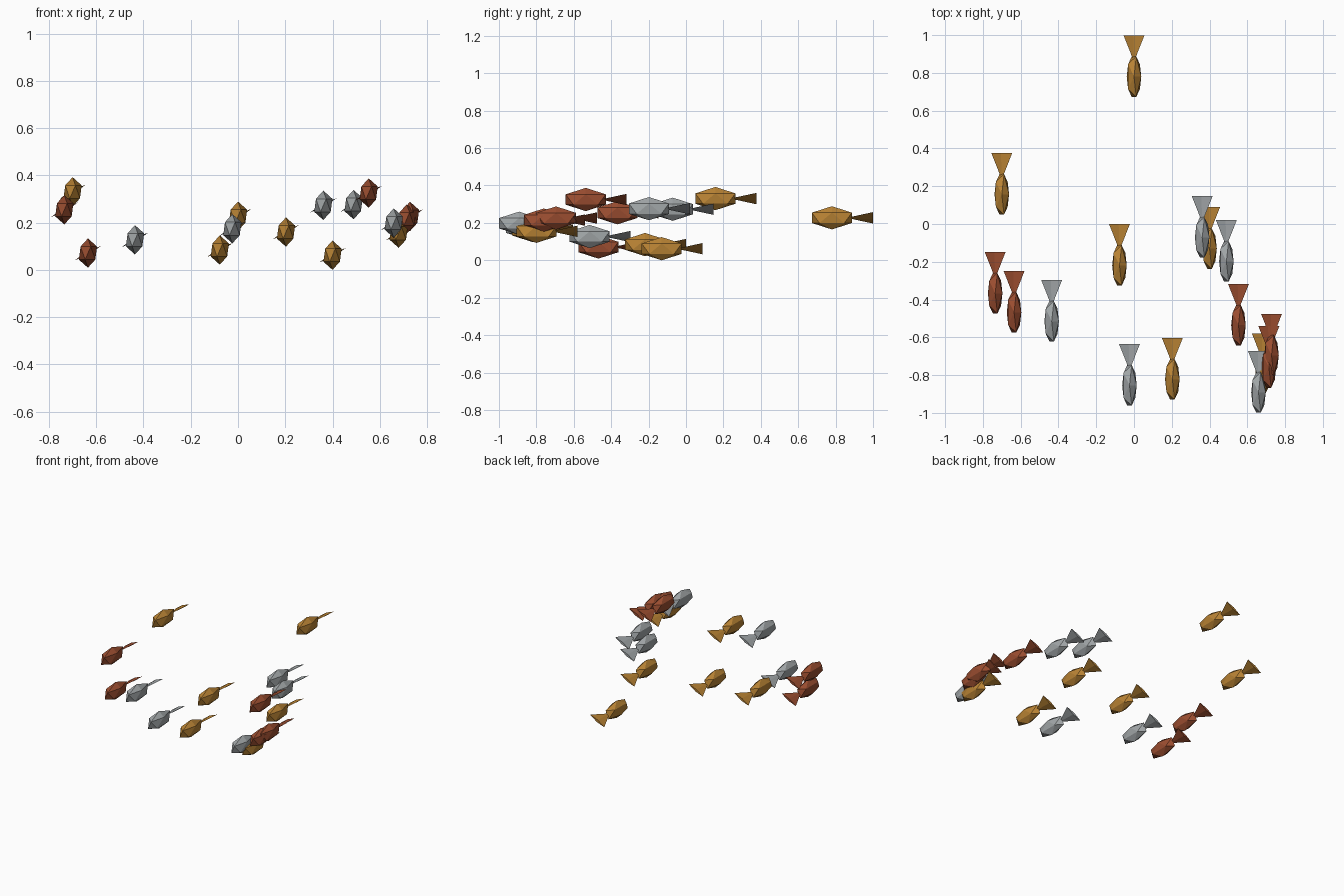
import bpy
import bmesh
from math import pi
from mathutils import Matrix, Vector

cube = bpy.data.objects.get("Cube")
if cube:
    bpy.data.objects.remove(cube, do_unlink=True)

# One flat colour and a list of body centres for each kind of fish
SCHOOL = {
    "gold": ((0.49, 0.23, 0.035), [
        (0, 0.78, 0.227), (-0.7, 0.157, 0.33), (-0.077, -0.219, 0.084),
        (0.4, -0.13, 0.062), (0.203, -0.822, 0.16), (0.68, -0.8, 0.155)]),
    "rust": ((0.33, 0.076, 0.03), [
        (-0.735, -0.367, 0.254), (-0.635, -0.468, 0.071), (0.553, -0.536, 0.325),
        (0.728, -0.695, 0.226), (0.714, -0.76, 0.215)]),
    "silver": ((0.36, 0.385, 0.395), [
        (-0.436, -0.515, 0.127), (-0.024, -0.854, 0.174), (0.361, -0.071, 0.273),
        (0.489, -0.198, 0.276), (0.659, -0.892, 0.198)]),
}


def make_material(name, colour):
    mat = bpy.data.materials.new(name)
    mat.use_nodes = True
    rgba = (*colour, 1)
    mat.diffuse_color = rgba
    mat.node_tree.nodes["Principled BSDF"].inputs["Base Color"].default_value = rgba
    return mat


def finish_mesh(bm, name, mat):
    bmesh.ops.recalc_face_normals(bm, faces=bm.faces)
    mesh = bpy.data.meshes.new(name)
    bm.to_mesh(mesh)
    bm.free()
    mesh.materials.append(mat)
    return mesh


# Body: a stretched twenty-faced ball, narrow across and long front to back
def make_body(name, mat):
    bm = bmesh.new()
    bmesh.ops.create_icosphere(bm, subdivisions=1, radius=1)
    bmesh.ops.scale(bm, vec=(0.043, 0.126, 0.062), verts=bm.verts)
    return finish_mesh(bm, name, mat)


# Tail: a flattened four-sided cone, tip in the body, rolled to one side
def make_tail(name, mat):
    bm = bmesh.new()
    bmesh.ops.create_cone(bm, cap_ends=True, segments=4, radius1=0.063,
                          radius2=0, depth=0.14)
    bmesh.ops.remove_doubles(bm, verts=bm.verts, dist=0.0001)
    bmesh.ops.scale(bm, vec=(1, 0.14, 1), verts=bm.verts)
    turn = Matrix.Rotation(-0.5, 4, "Y") @ Matrix.Rotation(pi / 2, 4, "X")
    place = Matrix.Translation((0, 0.149, 0))
    bmesh.ops.transform(bm, matrix=place @ turn, verts=bm.verts)
    return finish_mesh(bm, name, mat)


# Place the whole school
for colour_name, (colour, centres) in SCHOOL.items():
    mat = make_material(colour_name, colour)
    parts = {"body": make_body(f"{colour_name}_body", mat),
             "tail": make_tail(f"{colour_name}_tail", mat)}
    for number, centre in enumerate(centres, 1):
        for part, mesh in parts.items():
            obj = bpy.data.objects.new(f"{colour_name}_fish_{part}_{number}", mesh)
            obj.location = Vector(centre)
            bpy.context.collection.objects.link(obj)
